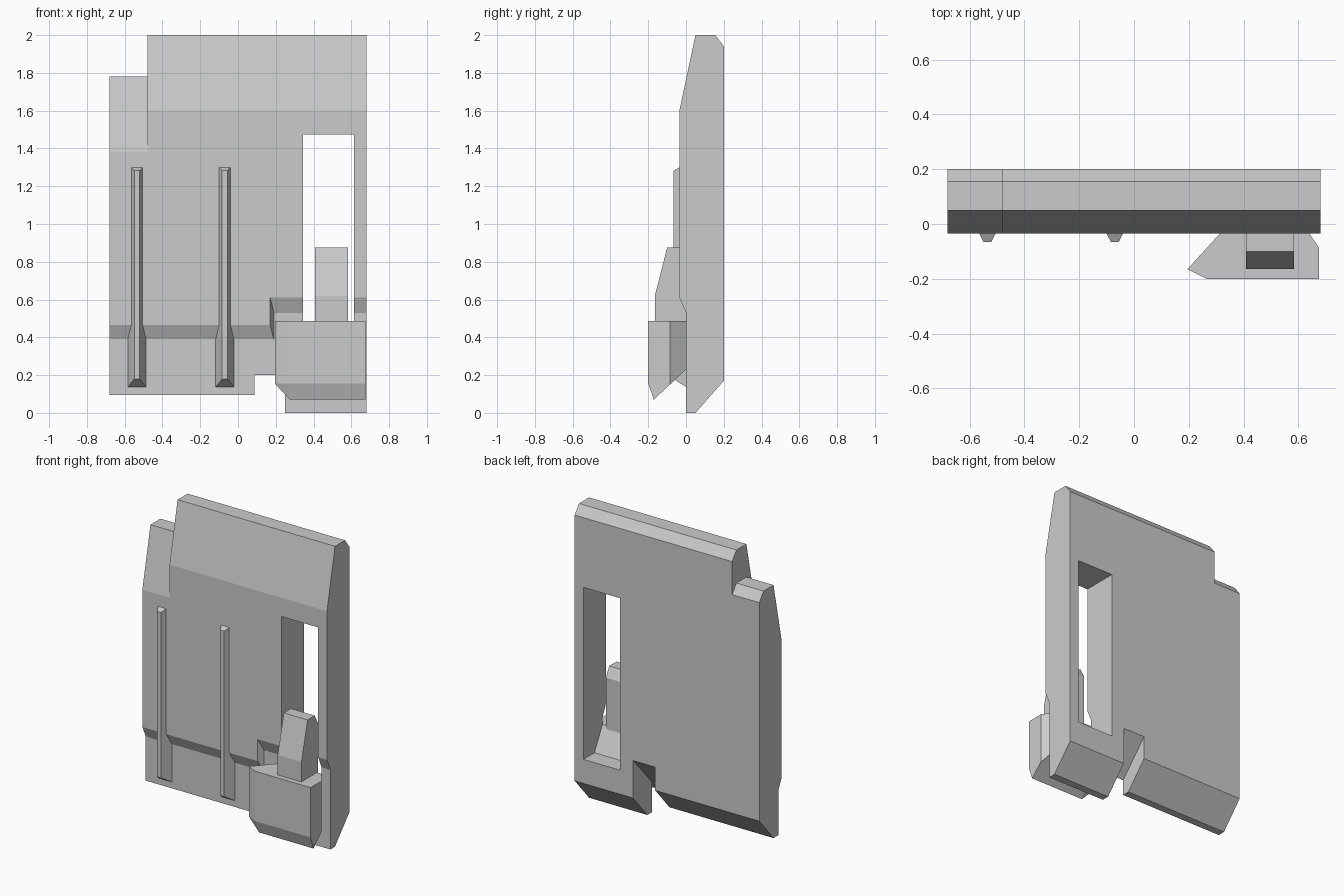
import bpy, bmesh

if "Cube" in bpy.data.objects:
    bpy.data.objects.remove(bpy.data.objects["Cube"])


def finish(name, bm):
    bmesh.ops.recalc_face_normals(bm, faces=bm.faces)
    mesh = bpy.data.meshes.new(name)
    bm.to_mesh(mesh)
    bm.free()
    ob = bpy.data.objects.new(name, mesh)
    bpy.context.collection.objects.link(ob)
    return ob


def prism(name, x0, x1, profile):
    """Extrude a (y, z) profile along x."""
    bm = bmesh.new()
    face = bm.faces.new([bm.verts.new((x0, y, z)) for y, z in profile])
    ext = bmesh.ops.extrude_face_region(bm, geom=[face])
    moved = [v for v in ext["geom"] if isinstance(v, bmesh.types.BMVert)]
    bmesh.ops.translate(bm, verts=moved, vec=(x1 - x0, 0, 0))
    return finish(name, bm)


def hull(name, points):
    bm = bmesh.new()
    verts = [bm.verts.new(p) for p in points]
    out = bmesh.ops.convex_hull(bm, input=verts)
    junk = [g for g in out["geom_interior"] if isinstance(g, bmesh.types.BMVert)]
    bmesh.ops.delete(bm, geom=junk, context='VERTS')
    bmesh.ops.dissolve_limit(bm, angle_limit=0.01, verts=bm.verts, edges=bm.edges)
    return finish(name, bm)


def frustum(name, front, back):
    """Each end is (y, x0, x1, z0, z1)."""
    return hull(name, [(x, y, z) for y, x0, x1, z0, z1 in (front, back)
                       for x in (x0, x1) for z in (z0, z1)])


def cut(target, cutter):
    mod = target.modifiers.new(cutter.name, 'BOOLEAN')
    mod.operation = 'DIFFERENCE'
    mod.solver = 'EXACT'
    mod.object = cutter
    cutter.hide_render = True
    cutter.hide_viewport = True


# Main panel, bevelled top and bottom, with a raised front
panel = prism("panel", -0.68, 0.68, [
    (0, 0), (0.05, 0), (0.2, 0.17), (0.2, 1.94), (0.155, 2), (0.05, 2),
    (-0.035, 1.6), (-0.035, 0.465), (0, 0.39)])

# Lowered top corner
cut(panel, prism("corner_cutter", -1, -0.48, [
    (-0.12, 0.98), (0.05, 1.78), (0.155, 1.78), (0.2, 1.72), (0.5, 1.32),
    (0.5, 2.3), (-0.12, 2.3)]))
# Shorter lower edge on the wide side
cut(panel, prism("lower_edge_cutter", -1, 0.15, [
    (-0.3, -0.2), (0.5, -0.2), (0.5, 0.605), (0.2, 0.265), (0.05, 0.095), (-0.3, 0.095)]))
# Sloped notch beside the clip
cut(panel, prism("notch_cutter", 0.087, 0.25, [
    (-0.3, -0.2), (0.5, -0.2), (0.5, 0.75), (0.2, 0.42), (0, 0.2), (-0.3, 0.2)]))
# Higher recess behind the clip
cut(panel, frustum("recess_cutter", (-0.07, 0.15, 1, -0.1, 0.69), (0.0005, 0.19, 1, -0.1, 0.53)))
# Window
cut(panel, frustum("window_cutter", (-0.5, 0.345, 0.615, 0.33, 1.475),
                   (0.5, 0.345, 0.615, 0.33, 1.475)))

# Two tapered front ribs
for i, x in enumerate((-0.535, -0.07)):
    frustum(f"rib_{i + 1}", (-0.066, x - 0.014, x + 0.014, 0.18, 1.283),
            (0.0, x - 0.048, x + 0.048, 0.137, 1.318))

# Clip block, tapering back to the window width
outline = [(0.195, -0.165), (0.265, -0.2), (0.675, -0.2), (0.675, -0.085),
           (0.615, 0.0), (0.345, 0.0)]
lows = [0.155, 0.155, 0.155, 0.15, 0.23, 0.23]
hull("clip_block",
     [(x, y, 0.487) for x, y in outline]
     + [(x, y, z) for (x, y), z in zip(outline, lows)]
     + [(0.275, -0.17, 0.07), (0.675, -0.17, 0.07)])
# Wedge that seats the clip in the window
prism("clip_wedge", 0.345, 0.615, [(0, 0.487), (0.085, 0.33), (0, 0.33)])
# Finger tab above the clip
prism("clip_tab", 0.408, 0.583, [
    (-0.165, 0.48), (-0.165, 0.62), (-0.1, 0.875), (-0.025, 0.875),
    (0.01, 0.81), (0.01, 0.46), (-0.05, 0.46)])
